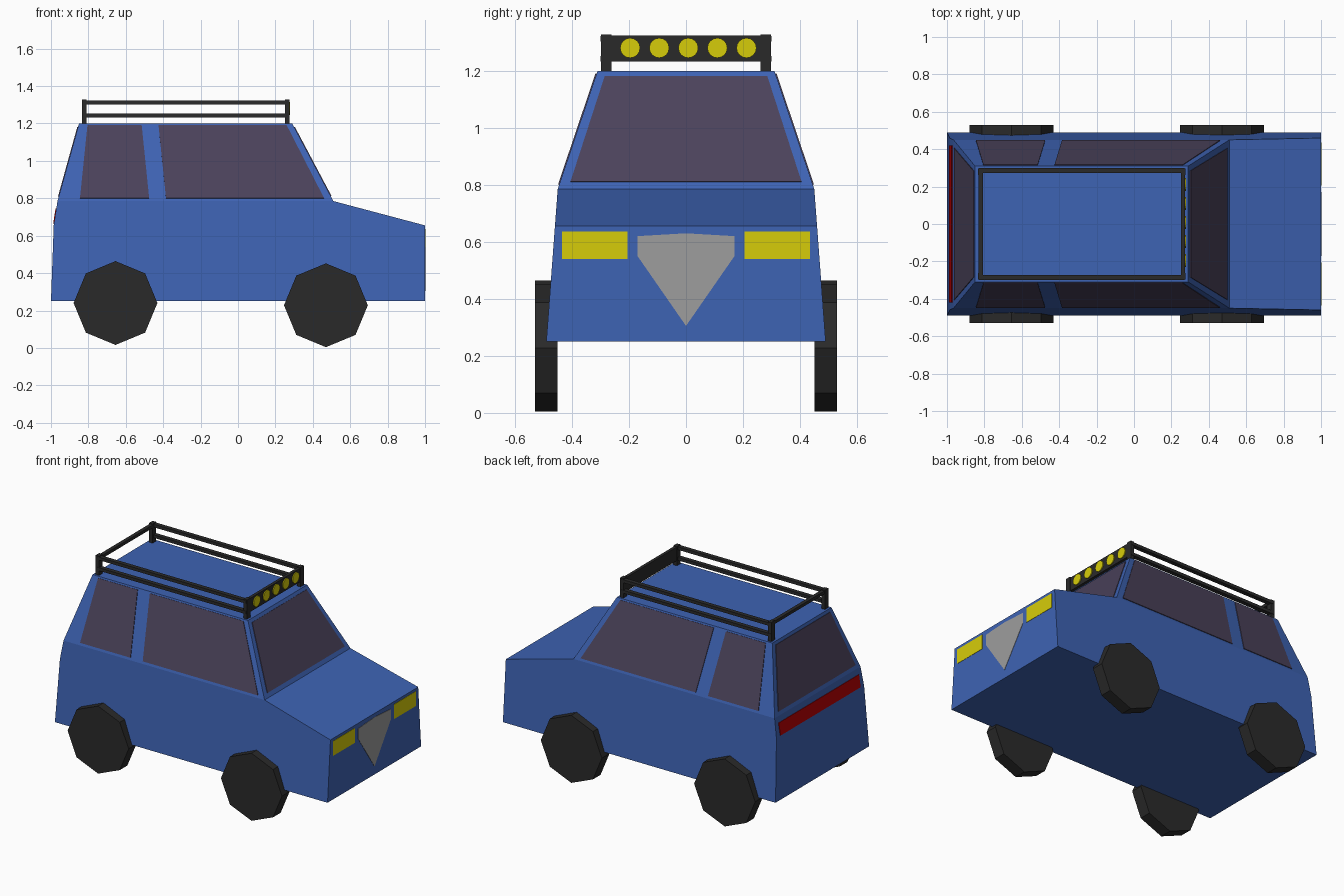
import bpy, bmesh, math
from mathutils import Vector

cube = bpy.data.objects.get("Cube")
if cube:
    bpy.data.objects.remove(cube, do_unlink=True)


def material(name, r, g, b):
    lin = [(c / 255) ** 2.2 for c in (r, g, b)] + [1]
    m = bpy.data.materials.new(name)
    m.use_nodes = True
    m.diffuse_color = lin
    m.node_tree.nodes["Principled BSDF"].inputs["Base Color"].default_value = lin
    return m


BLUE = material("blue paint", 64, 99, 178)
GLASS = material("tinted glass", 76, 68, 91)
BLACK = material("black rubber and metal", 46, 46, 46)
YELLOW = material("yellow lamp", 213, 203, 18)
GREY = material("grey grille", 156, 156, 156)
RED = material("red tail light", 184, 0, 8)


def finish(name, bm, mat):
    bmesh.ops.recalc_face_normals(bm, faces=bm.faces)
    mesh = bpy.data.meshes.new(name)
    bm.to_mesh(mesh)
    bm.free()
    mesh.materials.append(mat)
    obj = bpy.data.objects.new(name, mesh)
    bpy.context.collection.objects.link(obj)
    return obj


def plate(name, points, outward, mat, thick=0.004):
    """Thin raised panel lying on a surface."""
    bm = bmesh.new()
    pts = [Vector(p) for p in points]
    n = (pts[1] - pts[0]).cross(pts[2] - pts[0]).normalized()
    if n.dot(Vector(outward)) < 0:
        n.negate()
    base = [bm.verts.new(p - n * 0.002) for p in pts]
    top = [bm.verts.new(p + n * thick) for p in pts]
    bm.faces.new(base)
    bm.faces.new(top)
    for i in range(len(pts)):
        j = (i + 1) % len(pts)
        bm.faces.new((base[i], base[j], top[j], top[i]))
    return finish(name, bm, mat)


def box(name, lo, hi, mat):
    bm = bmesh.new()
    bmesh.ops.create_cube(bm, size=1)
    for v in bm.verts:
        v.co = [(a + b) / 2 + c * (b - a) for a, b, c in zip(lo, hi, v.co)]
    return finish(name, bm, mat)


def drum(name, x, z, radius, y0, y1, mat):
    """Eight-sided wheel shape with a corner at the top."""
    bm = bmesh.new()
    bmesh.ops.create_cone(bm, cap_ends=True, segments=8, radius1=radius,
                          radius2=radius, depth=abs(y1 - y0))
    for v in bm.verts:
        a, b, c = v.co
        v.co = (x + a, (y0 + y1) / 2 + c, z + b)
    return finish(name, bm, mat)


BELT, ROOF, FLOOR = 0.785, 1.2, 0.25


def half_width(z):
    if z <= BELT:
        return 0.49 - 0.04 * (z - FLOOR) / (BELT - FLOOR)
    return 0.45 - 0.14 * (z - BELT) / (ROOF - BELT)


def slope_x(z, x_belt, x_roof):
    return x_belt + (x_roof - x_belt) * (z - BELT) / (ROOF - BELT)


# Body shell: side outline skinned across the width
outline = [(-1, FLOOR), (1, FLOOR), (1, 0.655), (0.51, BELT), (0.29, ROOF),
           (-0.85, ROOF), (-0.965, BELT), (-0.985, 0.66)]
bm = bmesh.new()
sides = [[bm.verts.new((x, s * half_width(z), z)) for x, z in outline] for s in (-1, 1)]
for side in sides:
    bm.faces.new([side[i] for i in (0, 1, 2, 3, 6, 7)])
    bm.faces.new([side[i] for i in (3, 4, 5, 6)])
for i in range(len(outline)):
    j = (i + 1) % len(outline)
    bm.faces.new((sides[0][i], sides[0][j], sides[1][j], sides[1][i]))
body = finish("body", bm, BLUE)

# Wheels and the arches cut for them
for end, x, z in (("front", 0.47, 0.228), ("rear", -0.655, 0.24)):
    for label, s in (("left", 1), ("right", -1)):
        drum(f"{end}_{label}_wheel", x, z, 0.224, s * 0.45, s * 0.53, BLACK)
        cutter = drum(f"{end}_{label}_arch_cutter", x, z + 0.035, 0.243,
                      s * 0.445, s * 0.6, BLUE)
        cutter.hide_render = True
        cutter.hide_set(True)
        cut = body.modifiers.new("arch", 'BOOLEAN')
        cut.operation = 'DIFFERENCE'
        cut.solver = 'EXACT'
        cut.object = cutter

# Apply the cuts and drop the cutters
mesh = bpy.data.meshes.new_from_object(body.evaluated_get(bpy.context.evaluated_depsgraph_get()))
cutters = [m.object for m in body.modifiers]
body.modifiers.clear()
body.data = mesh
for c in cutters:
    bpy.data.objects.remove(c, do_unlink=True)

# Side windows
for label, s in (("left", 1), ("right", -1)):
    for part, corners in (
            ("rear", ((-0.845, 0.8), (-0.475, 0.8), (-0.515, 1.19), (-0.805, 1.19))),
            ("front", ((-0.385, 0.8), (0.46, 0.8), (0.26, 1.19), (-0.425, 1.19)))):
        plate(f"{part}_{label}_window",
              [(x, s * half_width(z), z) for x, z in corners], (0, s, 0), GLASS)

# Windscreen and rear window
for name, belt_x, roof_x in (("windscreen", 0.51, 0.29), ("rear_window", -0.965, -0.85)):
    corners = ((-0.405, 0.81), (0.405, 0.81), (0.285, 1.18), (-0.285, 1.18))
    plate(name, [(slope_x(z, belt_x, roof_x), y, z) for y, z in corners],
          (belt_x, 0, 0), GLASS)

# Headlights, grille and tail light strip
for label, s in (("left", 1), ("right", -1)):
    plate(f"{label}_headlight", [(1, s * y, z) for y, z in
          ((0.205, 0.54), (0.435, 0.54), (0.435, 0.637), (0.205, 0.637))], (1, 0, 0), YELLOW, 0.002)
plate("grille", [(1, y, z) for y, z in
      ((-0.17, 0.62), (-0.17, 0.55), (0, 0.305), (0.17, 0.55), (0.17, 0.62), (0, 0.63))],
      (1, 0, 0), GREY, 0.002)
plate("tail_light", [(-0.985 + 0.16 * (z - 0.66), y, z) for y, z in
      ((-0.42, 0.665), (0.42, 0.665), (0.42, 0.745), (-0.42, 0.745))], (-1, 0, 0), RED)

# Roof rack: posts, side rails, rear rail and lamp panel
for label, s in (("left", 1), ("right", -1)):
    y0, y1 = sorted((s * 0.262, s * 0.298))
    for end, x0, x1 in (("front", 0.25, 0.275), ("rear", -0.835, -0.81)):
        box(f"{end}_{label}_rack_post", (x0, y0, ROOF), (x1, y1, 1.328), BLACK)
    y0, y1 = sorted((s * 0.272, s * 0.3))
    for level, z in (("lower", 1.232), ("upper", 1.302)):
        box(f"{level}_{label}_rack_rail", (-0.83, y0, z), (0.27, y1, z + 0.02), BLACK)
box("rear_rack_rail", (-0.832, -0.29, 1.302), (-0.808, 0.29, 1.322), BLACK)
box("lamp_panel", (0.252, -0.29, 1.233), (0.272, 0.29, 1.323), BLACK)

# Row of round roof lamps
for n in range(5):
    y = 0.008 + (n - 2) * 0.102
    ring = [2 * math.pi * k / 16 for k in range(16)]
    plate(f"roof_lamp_{n + 1}", [(0.272, y + 0.035 * math.cos(a), 1.28 + 0.035 * math.sin(a))
          for a in ring], (1, 0, 0), YELLOW, 0.006)
